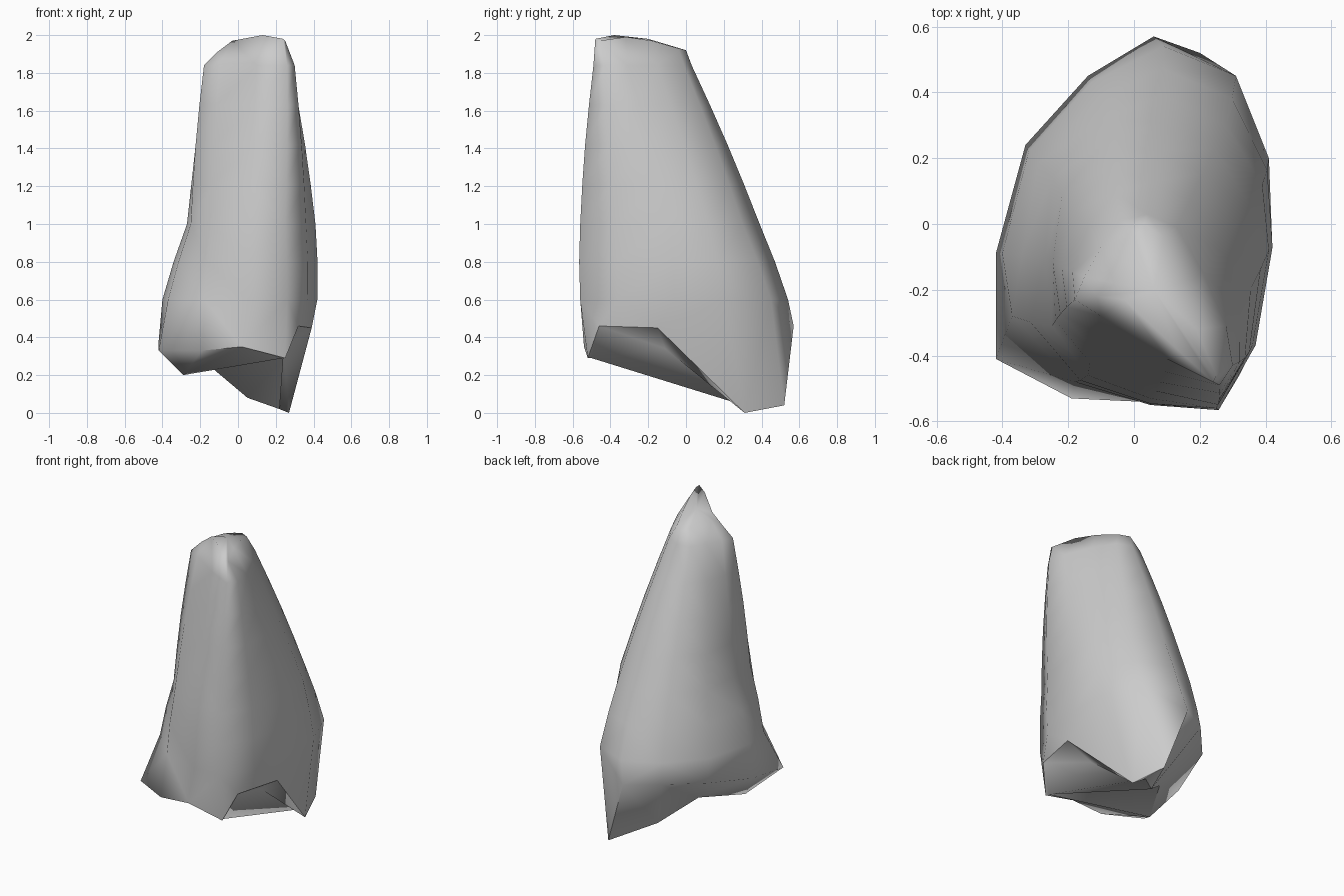
import bpy
import bmesh
import math
from mathutils import Vector

default_cube = bpy.data.objects.get("Cube")
if default_cube:
    bpy.data.objects.remove(default_cube, do_unlink=True)

# Outlines in hundredths, counter-clockwise from the front corner at +x
SHOULDER = [(26, -49), (30, -43), (28, -31), (21, -15), (13, -1), (4, 3),
            (-4, 1), (-10, -7), (-15, -16), (-18, -23), (-10, -28), (10, -41)]
WAIST = [(25, -56), (36, -37), (41, -8), (39, 12), (28, 30), (9, 39),
         (-10, 32), (-25, 14), (-27, -10), (-25, -31), (-14, -46), (5, -53)]
HIPS = [(26, -56), (37, -36), (42, -6), (41, 20), (31, 45), (9, 54),
        (-13, 43), (-32, 22), (-40, -9), (-37, -28), (-18, -48), (5, -55)]

# Slanting crest and ragged lower rim also carry heights
CREST = [(24, -48, 198), (25, -46, 197), (19, -32, 199), (14, -18, 197),
         (9, -4, 193), (3, 0, 192), (0, -4, 193), (-2, -12, 195),
         (-6, -18, 194), (-11, -22, 191), (-3, -23, 197), (13, -38, 200)]
RIM = [(25, -52, 29), (32, -46, 46), (39, -15, 45), (27, 31, 0),
       (20, 52, 4), (6, 57, 46), (-14, 45, 47), (-33, 24, 45),
       (-42, -9, 38), (-42, -41, 33), (-19, -53, 33), (2, -54, 35)]

# Underside keel points, and which one each rim point runs to
KEEL = {"D": (24, -50, 29), "E": (24, -11, 34), "A": (22, 37, 2),
        "B": (5, 22, 8), "F": (-14, 7, 24), "C": (-29, -20, 20)}
KEEL_ORDER = "DDEAABBFCCCD"
CREST_PEAK = (6, -20, 198)


def at_height(outline, z):
    return [Vector((x / 100, y / 100, z)) for x, y in outline]


def scaled(points):
    return [Vector(p) / 100 for p in points]


def blend(lower, upper, t, bulge):
    """Mix two rings, swelling the result outwards a little."""
    ring = [a.lerp(b, t) for a, b in zip(lower, upper)]
    centre = sum(ring, Vector()) / len(ring)
    swell = bulge * math.sin(math.pi * t)
    return [p + (p - centre).normalized() * swell for p in ring]


def loft(bm, rings, hubs):
    """Bridge rings from bottom to top and fan each end from its hub."""
    layers = [[bm.verts.new(p) for p in ring] for ring in rings]
    for low, high in zip(layers, layers[1:]):
        for i in range(len(low)):
            j = (i + 1) % len(low)
            bm.faces.new((low[i], low[j], high[j], high[i]))
    for layer, hub, flip in zip((layers[0], layers[-1]), hubs, (True, False)):
        middle = bm.verts.new(hub)
        for i, v in enumerate(layer):
            pair = (layer[(i + 1) % len(layer)], v)
            bm.faces.new((*(pair if flip else pair[::-1]), middle))
    return layers


# Stack the sections into the rock's rings
hips = at_height(HIPS, 0.6)
waist = at_height(WAIST, 1.0)
shoulder = at_height(SHOULDER, 1.84)
rings = [scaled(KEEL[k] for k in KEEL_ORDER), scaled(RIM), hips,
         blend(hips, waist, 0.5, 0.006), waist]
rings += [blend(waist, shoulder, t, 0.01) for t in (0.25, 0.5, 0.75)]
rings += [shoulder, scaled(CREST)]

bm = bmesh.new()
keel, rim = loft(bm, rings, scaled((KEEL["D"], CREST_PEAK)))[:2]

# Soft body, crisp along the keel and the front and +x side of the rim
for face in bm.faces:
    face.smooth = True
for i in range(len(rim)):
    bm.edges.get((keel[i - 1], keel[i])).smooth = False
    if rim[i].co.x > 0:
        bm.edges.get((rim[i - 1], rim[i])).smooth = False

bmesh.ops.remove_doubles(bm, verts=bm.verts, dist=0.0005)
bmesh.ops.triangulate(bm, faces=bm.faces)
bmesh.ops.recalc_face_normals(bm, faces=bm.faces)
mesh = bpy.data.meshes.new("rock_shard")
bm.to_mesh(mesh)
bm.free()
rock = bpy.data.objects.new("rock_shard", mesh)
bpy.context.collection.objects.link(rock)

# Plain stone colour
stone = bpy.data.materials.new("stone_grey")
stone.use_nodes = True
colour = (0.6, 0.6, 0.6, 1)
stone.diffuse_color = colour
stone.node_tree.nodes["Principled BSDF"].inputs["Base Color"].default_value = colour
mesh.materials.append(stone)
